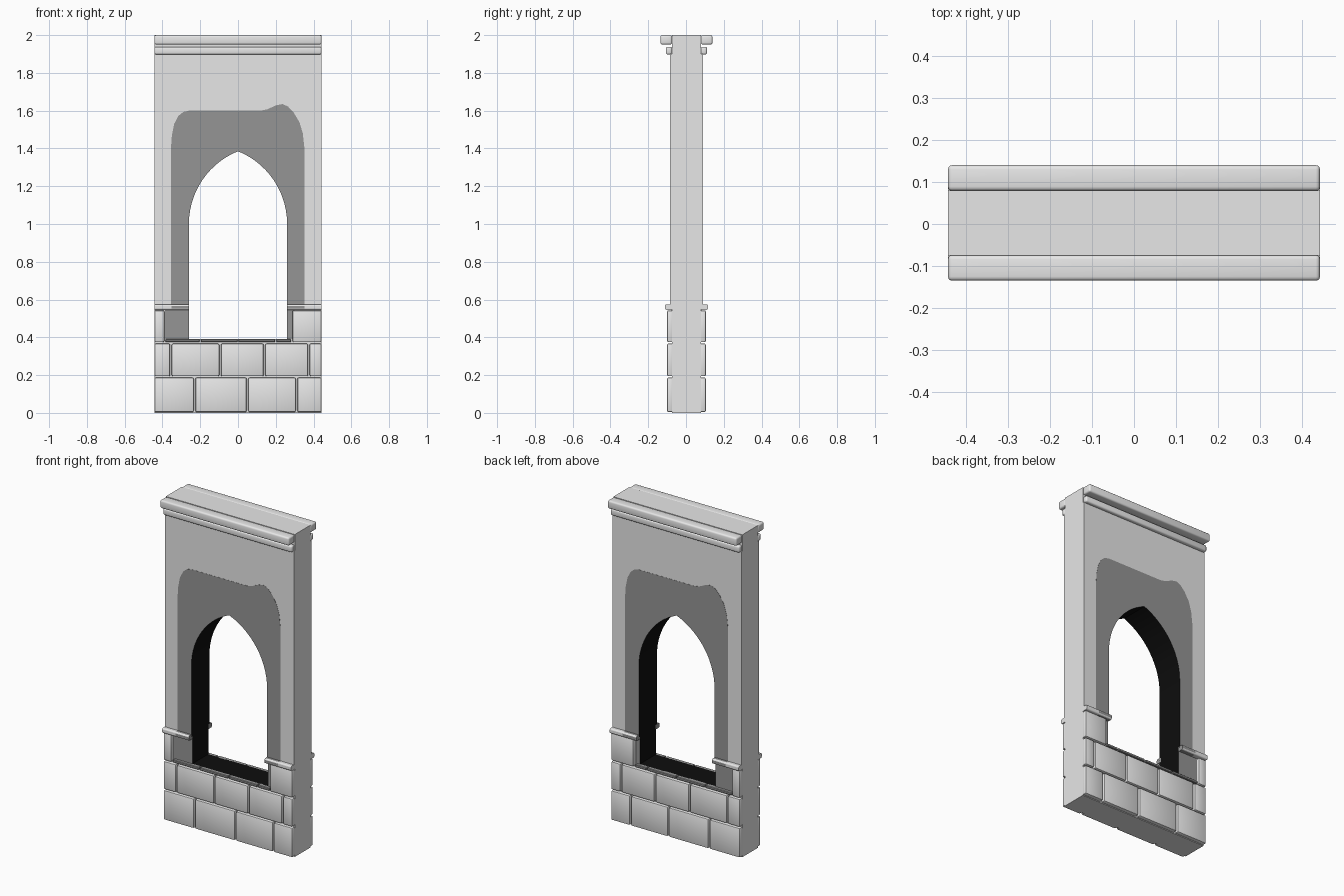
import bpy, bmesh, math
from mathutils import Matrix

if "Cube" in bpy.data.objects:
    bpy.data.objects.remove(bpy.data.objects["Cube"])

HALF = 0.4425       # half width of the panel
OPEN = 0.26         # half width of the opening
SILL, SPRING, APEX = 0.39, 1.0, 1.385
MID = 0.0025        # depth of the centre plane


def material(name, value):
    m = bpy.data.materials.new(name)
    m.use_nodes = True
    colour = (value, value, value, 1)
    m.diffuse_color = colour
    m.node_tree.nodes["Principled BSDF"].inputs["Base Color"].default_value = colour
    return m


MATS = [material("light_stone", 0.8), material("dark_stone", 0.3), material("black_reveal", 0.004)]


def arch(bottom, steps=14):
    """Pointed arch outline from lower left over the apex to lower right."""
    rise = APEX - SPRING
    r = (OPEN ** 2 + rise ** 2) / (2 * OPEN)
    sweep = math.asin(rise / r)
    left = [(-OPEN, bottom)]
    for i in range(steps + 1):
        a = sweep * i / steps
        left.append((r - OPEN - r * math.cos(a), SPRING + r * math.sin(a)))
    return left + [(-x, z) for x, z in reversed(left[:-1])]


def slab(name, loops, y0, y1, mat=0):
    """Flat outline (with holes) in x and z, given depth from y0 to y1."""
    curve = bpy.data.curves.new(name, "CURVE")
    curve.dimensions = "2D"
    curve.fill_mode = "BOTH"
    curve.extrude = abs(y1 - y0) / 2
    for loop in loops:
        spline = curve.splines.new("POLY")
        spline.points.add(len(loop) - 1)
        for point, (x, z) in zip(spline.points, loop):
            point.co = (x, z, 0, 1)
        spline.use_cyclic_u = True
    temp = bpy.data.objects.new(name, curve)
    bpy.context.collection.objects.link(temp)
    bpy.context.view_layer.update()
    mesh = bpy.data.meshes.new_from_object(temp.evaluated_get(bpy.context.evaluated_depsgraph_get()))
    bpy.data.objects.remove(temp)
    bm = bmesh.new()
    bm.from_mesh(mesh)
    bmesh.ops.remove_doubles(bm, verts=bm.verts, dist=1e-5)
    bm.transform(Matrix.Translation((0, MID + (y0 + y1) / 2, 0)) @ Matrix.Rotation(math.pi / 2, 4, "X"))
    bmesh.ops.recalc_face_normals(bm, faces=bm.faces)
    mesh.materials.clear()
    for m in MATS:
        mesh.materials.append(m)
    # faces lining the opening are black
    for f in bm.faces:
        c = f.calc_center_median()
        lining = abs(f.normal.y) < 0.5 and abs(c.x) < OPEN + 0.01 and SILL - 0.01 < c.z < APEX + 0.01
        f.material_index = 2 if lining else mat
        f.smooth = False
    bm.to_mesh(mesh)
    bm.free()
    mesh.name = name
    ob = bpy.data.objects.new(name, mesh)
    bpy.context.collection.objects.link(ob)
    return ob


def rect(x0, x1, z0, z1):
    return [(x0, z0), (x1, z0), (x1, z1), (x0, z1)]


def blocks(name, boxes, side, bevel, segments, mat=0):
    """Rounded boxes (x0, x1, z0, z1, y0, y1) on one side, joined in one object."""
    bm = bmesh.new()
    for x0, x1, z0, z1, y0, y1 in boxes:
        place = Matrix.Translation(((x0 + x1) / 2, MID + side * (y0 + y1) / 2, (z0 + z1) / 2))
        bmesh.ops.create_cube(bm, size=1, matrix=place @ Matrix.Diagonal((x1 - x0, y1 - y0, z1 - z0, 1)))
    if bevel:
        bmesh.ops.bevel(bm, geom=bm.edges[:], offset=bevel, segments=segments, profile=0.5, affect="EDGES")
    mesh = bpy.data.meshes.new(name)
    for m in MATS:
        mesh.materials.append(m)
    for f in bm.faces:
        f.material_index = mat
    bm.to_mesh(mesh)
    bm.free()
    ob = bpy.data.objects.new(name, mesh)
    bpy.context.collection.objects.link(ob)
    bpy.ops.object.select_all(action="DESELECT")
    ob.select_set(True)
    bpy.context.view_layer.objects.active = ob
    bpy.ops.object.shade_smooth_by_angle(angle=math.radians(35))
    return ob


# wall core with the window cut through
CORE, SKIN = 0.0775, 0.0875
slab("wall_core", [rect(-HALF, HALF, 0, 2), arch(SILL)], -CORE, CORE)

# outline of the dark surround
FOOT = 0.56
surround = [(-0.355, FOOT), (-0.355, 1.4), (-0.35, 1.47), (-0.338, 1.53), (-0.315, 1.573),
            (-0.29, 1.593), (-0.26, 1.6), (0.12, 1.6), (0.155, 1.607), (0.2, 1.628),
            (0.235, 1.635), (0.265, 1.622), (0.295, 1.59), (0.325, 1.54), (0.343, 1.48),
            (0.352, 1.4), (0.352, FOOT)]
inner = arch(FOOT)[::-1]
frame = [(-HALF, FOOT), (-HALF, 1.9), (HALF, 1.9), (HALF, FOOT)]

# brick courses: joints along x, bottom and top
courses = [((-0.23, 0.05, 0.31), 0.004, 0.187),
           ((-0.355, -0.095, 0.14, 0.375), 0.194, 0.367)]
GAP = 0.004

for side, label in ((-1, "front"), (1, "back")):
    # plaster skin and dark surround, turned about for the back
    slab(label + "_skin", [frame + inner], side * CORE, side * SKIN)
    patch = [(-side * x, z) for x, z in surround + inner]
    slab(label + "_surround", [patch], side * SKIN, side * (SKIN + 0.001), 1)
    for name, x0, x1 in (("left", OPEN, 0.3), ("right", -0.386, -OPEN)):
        slab(f"{label}_{name}_surround_foot", [rect(x0, x1, SILL, FOOT)],
             side * CORE, side * (CORE + 0.001), 1)

    # bricks
    bricks = []
    for joints, z0, z1 in courses:
        ends = [-HALF - GAP, *joints, HALF + GAP]
        bricks += [(a + GAP, b - GAP, z0, z1, 0.07, 0.1025) for a, b in zip(ends, ends[1:])]
    bricks += [(-HALF, -0.39, 0.374, 0.543, 0.07, 0.1025), (0.288, HALF, 0.374, 0.543, 0.07, 0.1025)]
    blocks(label + "_bricks", bricks, side, 0.008, 2)
    ends = (-0.386, -0.2, 0, 0.2, 0.284)
    stubs = [(a + 0.003, b - 0.003, 0.374, SILL, 0.07, 0.098) for a, b in zip(ends, ends[1:])]
    blocks(label + "_sill_edge", stubs, side, 0.003, 1, 1)

    # mouldings
    blocks(label + "_cornice", [(-HALF, HALF, 1.95, 2, 0.0765, 0.1375)], side, 0.01, 3)
    blocks(label + "_cornice_bead", [(-HALF, HALF, 1.897, 1.938, 0.0765, 0.109)], side, 0.01, 3)
    for name, s in (("left", 1), ("right", -1)):
        for part, a, b, mat in (("inner", OPEN, 0.353, 1), ("outer", 0.353, HALF, 0)):
            x0, x1 = sorted((s * a, s * b))
            ob = blocks(f"{label}_{name}_string_{part}", [(x0, x1, 0.545, 0.575, 0.075, 0.1135)],
                        side, 0, 1, mat)
            # round only the long edges so that the two halves meet flush
            bm = bmesh.new()
            bm.from_mesh(ob.data)
            long = [e for e in bm.edges if abs(e.verts[0].co.x - e.verts[1].co.x) > 0.05]
            bmesh.ops.bevel(bm, geom=long, offset=0.008, segments=3, profile=0.5, affect="EDGES")
            bm.to_mesh(ob.data)
            bm.free()
